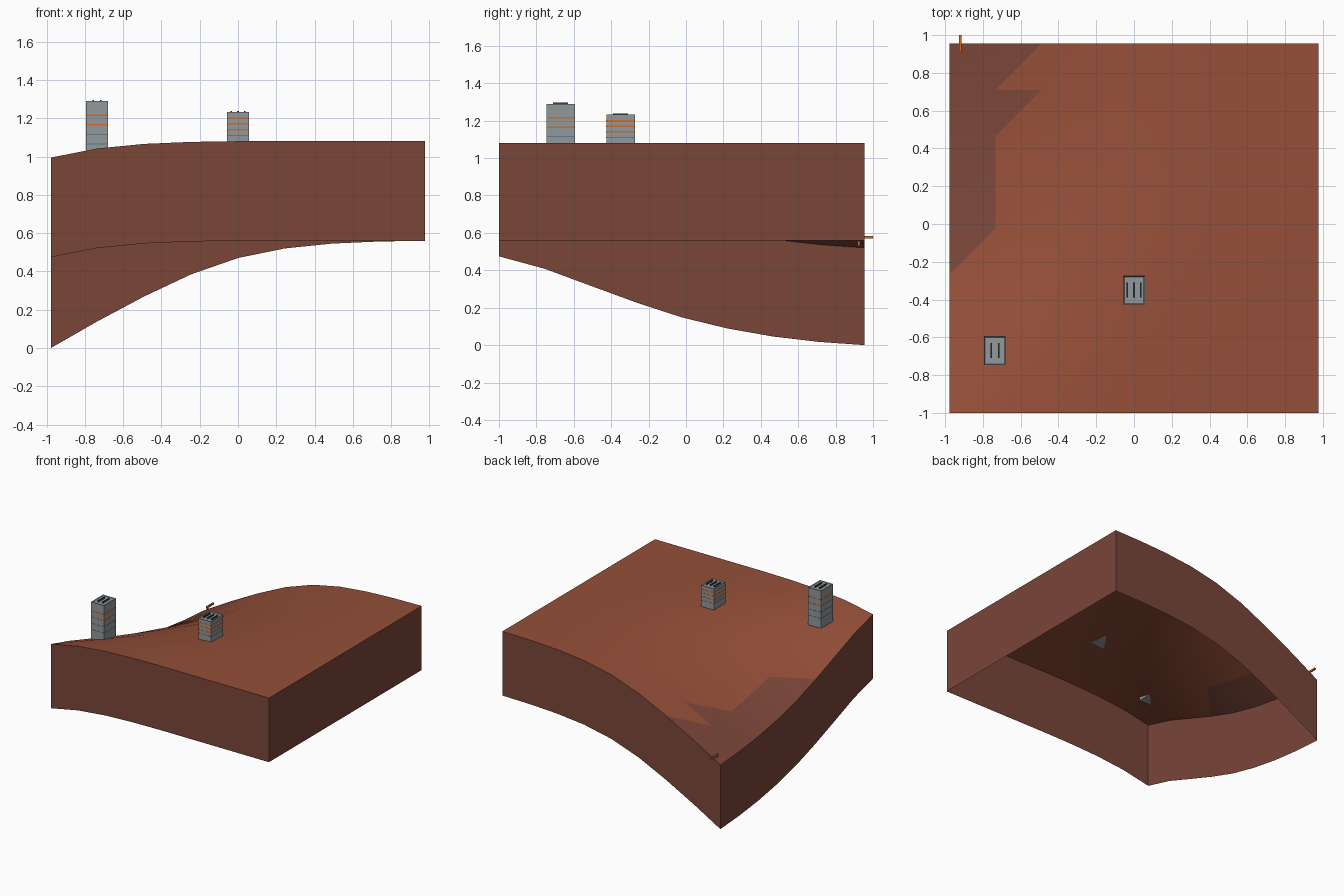
import bpy, bmesh

cube = bpy.data.objects.get("Cube")
if cube:
    bpy.data.objects.remove(cube, do_unlink=True)


def material(name, rgb):
    """Flat material from sRGB 0-255 values."""
    lin = [((c / 255 + 0.055) / 1.055) ** 2.4 for c in rgb] + [1.0]
    m = bpy.data.materials.new(name)
    m.use_nodes = True
    m.diffuse_color = lin
    bsdf = m.node_tree.nodes["Principled BSDF"]
    bsdf.inputs["Base Color"].default_value = lin
    bsdf.inputs["Roughness"].default_value = 0.9
    return m


CLAY = material("red clay", (148, 79, 56))
ROCK = material("dark rock", (122, 70, 57))
GREY = material("concrete grey", (146, 152, 155))
ORANGE = material("orange", (214, 108, 38))
BLUE = material("slate blue", (98, 122, 142))
DARK = material("dark roof", (62, 66, 70))


def finish(name, bm, *mats):
    mesh = bpy.data.meshes.new(name)
    bm.to_mesh(mesh)
    bm.free()
    for m in mats:
        mesh.materials.append(m)
    ob = bpy.data.objects.new(name, mesh)
    bpy.context.collection.objects.link(ob)
    return ob


def add_box(bm, lo, hi, mat=0):
    verts = bmesh.ops.create_cube(bm, size=1)["verts"]
    for v in verts:
        for k in range(3):
            v.co[k] = lo[k] + (v.co[k] + 0.5) * (hi[k] - lo[k])
    for f in {f for v in verts for f in v.link_faces}:
        f.material_index = mat


# Ground shape: one slope curve, slid sideways row by row
N = 8
X0, Y0, SIZE, TOP, DEPTH = -0.977, -1.0, 1.955, 1.08, 0.52
STEP = SIZE / N
SLOPE = [0.56, 0.42, 0.29, 0.175, 0.09, 0.04, 0.015, 0.004, 0.0]
SHIFT = [1.0, 0.8, 0.59, 0.41, 0.26, 0.155, 0.08, 0.03, 0.0]


def ground_point(i, j):
    u = i + SHIFT[j] / STEP
    k = min(int(u), N - 1)
    t = min(u - k, 1)
    drop = SLOPE[k] * (1 - t) + SLOPE[k + 1] * t
    return (X0 + i * STEP, Y0 + j * STEP, TOP - drop)


# Ground surface, with the low back corner in rock
bm = bmesh.new()
grid = [[bm.verts.new(ground_point(i, j)) for j in range(N + 1)] for i in range(N + 1)]
for i in range(N):
    for j in range(N):
        a, b, c, d = grid[i][j], grid[i + 1][j], grid[i + 1][j + 1], grid[i][j + 1]
        lower = bm.faces.new((a, b, c))
        upper = bm.faces.new((a, c, d))
        lower.material_index = int(i == 0 and j > 3)
        upper.material_index = int((i == 0 and j > 2) or (i == 1 and j > 5))
for f in bm.faces:
    f.smooth = True
finish("ground_surface", bm, CLAY, ROCK)

# Skirt walls hanging from the rim, open underneath
bm = bmesh.new()
r = range(N + 1)
sides = [[(i, 0) for i in r], [(N, j) for j in r],
         [(N - i, N) for i in r], [(0, N - j) for j in r]]
for side in sides:
    tops = [bm.verts.new(ground_point(*p)) for p in side]
    lows = [bm.verts.new((v.co.x, v.co.y, v.co.z - DEPTH)) for v in tops]
    for k in range(N):
        bm.faces.new((lows[k], lows[k + 1], tops[k + 1], tops[k]))
finish("ground_skirt", bm, ROCK)


# Towers: shaft, floor bands, sunken roof with parapet, roof vents
def tower(name, cx, cy, base, top, orange_bands, blue_bands, vents):
    hx, hy, rim, sink = 0.057, 0.076, 0.008, 0.006
    bm = bmesh.new()
    add_box(bm, (cx - hx, cy - hy, base), (cx + hx, cy + hy, top))
    bm.faces.ensure_lookup_table()
    roof = max(bm.faces, key=lambda f: f.calc_center_median().z)
    bmesh.ops.inset_region(bm, faces=[roof], thickness=rim, depth=0)
    bmesh.ops.translate(bm, verts=roof.verts, vec=(0, 0, -sink))
    finish(name + "_shaft", bm, GREY)

    bm = bmesh.new()
    for mat, levels, h in ((0, orange_bands, 0.004), (1, blue_bands, 0.0025)):
        for z in levels:
            add_box(bm, (cx - hx - 0.001, cy - hy - 0.001, z - h),
                    (cx + hx + 0.001, cy + hy + 0.001, z + h), mat)
    finish(name + "_floor_bands", bm, ORANGE, BLUE)

    bm = bmesh.new()
    for dx in vents:
        add_box(bm, (cx + dx - 0.004, cy - 0.04, top - sink),
                (cx + dx + 0.004, cy + 0.04, top + 0.006))
    finish(name + "_roof_vents", bm, DARK)


tower("tall_tower", -0.737, -0.67, 0.985, 1.29, [1.215, 1.165], [1.115, 1.065], [-0.02, 0.02])
tower("short_tower", 0.0, -0.35, 1.06, 1.232, [1.2, 1.17, 1.14], [1.11], [-0.035, 0, 0.035])

# Small post with a bar reaching out past the back edge
bm = bmesh.new()
add_box(bm, (-0.926, 0.91, 0.569), (-0.914, 1.0, 0.583))
add_box(bm, (-0.925, 0.918, 0.53), (-0.915, 0.93, 0.57))
finish("corner_marker", bm, ORANGE)
